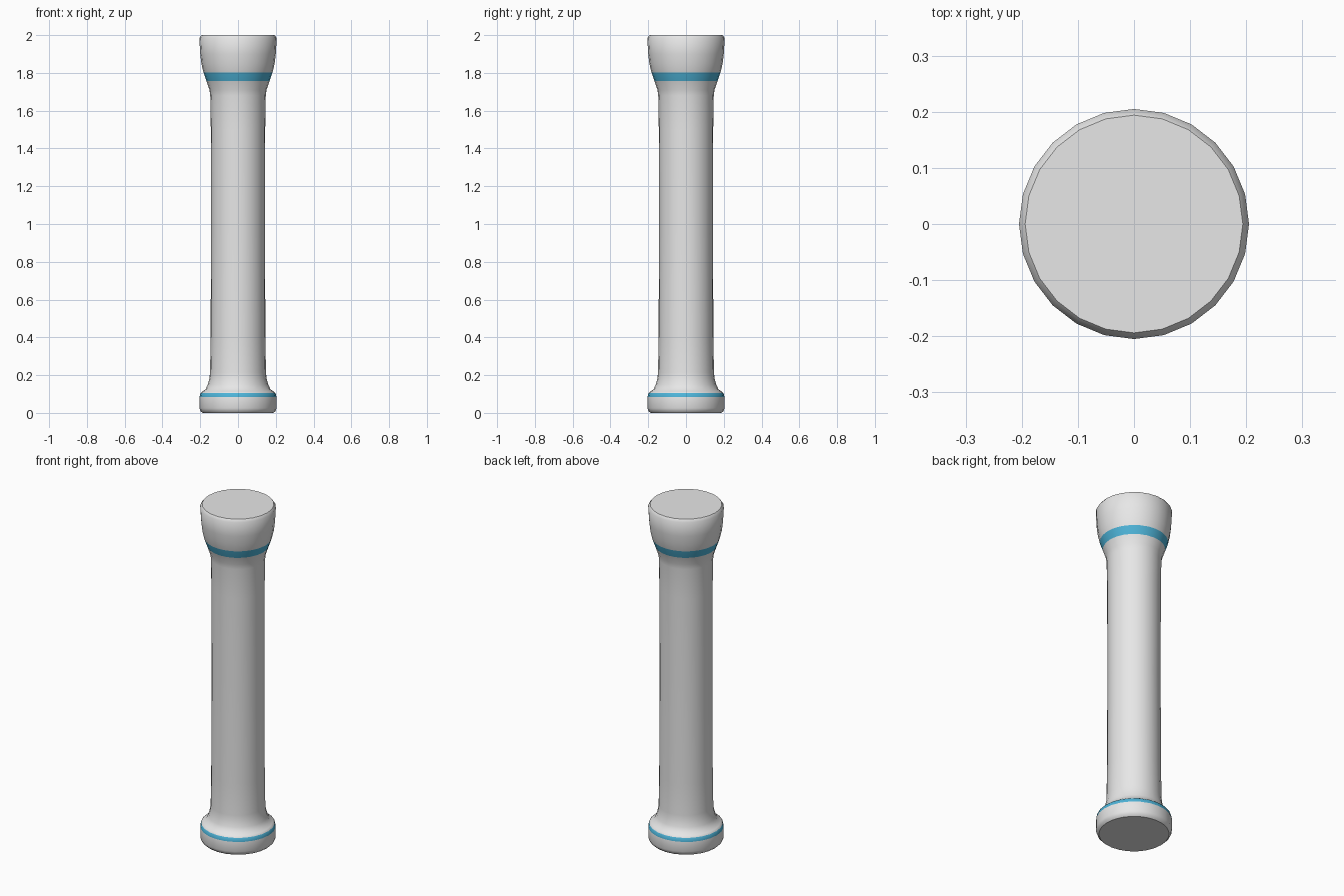
import bpy, bmesh, math

if "Cube" in bpy.data.objects:
    bpy.data.objects.remove(bpy.data.objects["Cube"])

SIDES = 24
# (radius, height) outline from foot to head
PROFILE = [(0.188, 0.0), (0.199, 0.01), (0.204, 0.025), (0.204, 0.083), (0.199, 0.105),
           (0.188, 0.114), (0.172, 0.125), (0.160, 0.15), (0.151, 0.185), (0.148, 0.215),
           (0.145, 0.4), (0.143, 0.95), (0.144, 1.5), (0.147, 1.68), (0.151, 1.71),
           (0.167, 1.757), (0.183, 1.803), (0.194, 1.85), (0.200, 1.90),
           (0.205, 1.985), (0.194, 2.0)]
BANDS = [(0.083, 0.105), (1.757, 1.803)]


def material(name, rgb):
    m = bpy.data.materials.new(name)
    m.diffuse_color = (*rgb, 1)
    m.use_nodes = True
    m.node_tree.nodes["Principled BSDF"].inputs["Base Color"].default_value = m.diffuse_color
    return m


# Turned handle: stacked rings, closed at both ends
bm = bmesh.new()
rings = [[bm.verts.new((r * math.cos(2 * math.pi * i / SIDES),
                        r * math.sin(2 * math.pi * i / SIDES), z))
          for i in range(SIDES)] for r, z in PROFILE]
for a, b in zip(rings, rings[1:]):
    for i in range(SIDES):
        j = (i + 1) % SIDES
        bm.faces.new((a[i], a[j], b[j], b[i]))
bm.faces.new(rings[0][::-1])
bm.faces.new(rings[-1])

# Blue bands chosen by height
for f in bm.faces:
    z = f.calc_center_median().z
    f.material_index = int(any(lo < z < hi for lo, hi in BANDS))

mesh = bpy.data.meshes.new("handle")
bm.to_mesh(mesh)
bm.free()
mesh.materials.append(material("light grey", (0.8, 0.8, 0.8)))
mesh.materials.append(material("sky blue", (0.075, 0.45, 0.68)))
handle = bpy.data.objects.new("handle", mesh)
bpy.context.collection.objects.link(handle)

# Smooth sides, crisp end caps
bpy.context.view_layer.objects.active = handle
handle.select_set(True)
bpy.ops.object.shade_smooth_by_angle(angle=math.radians(40))
